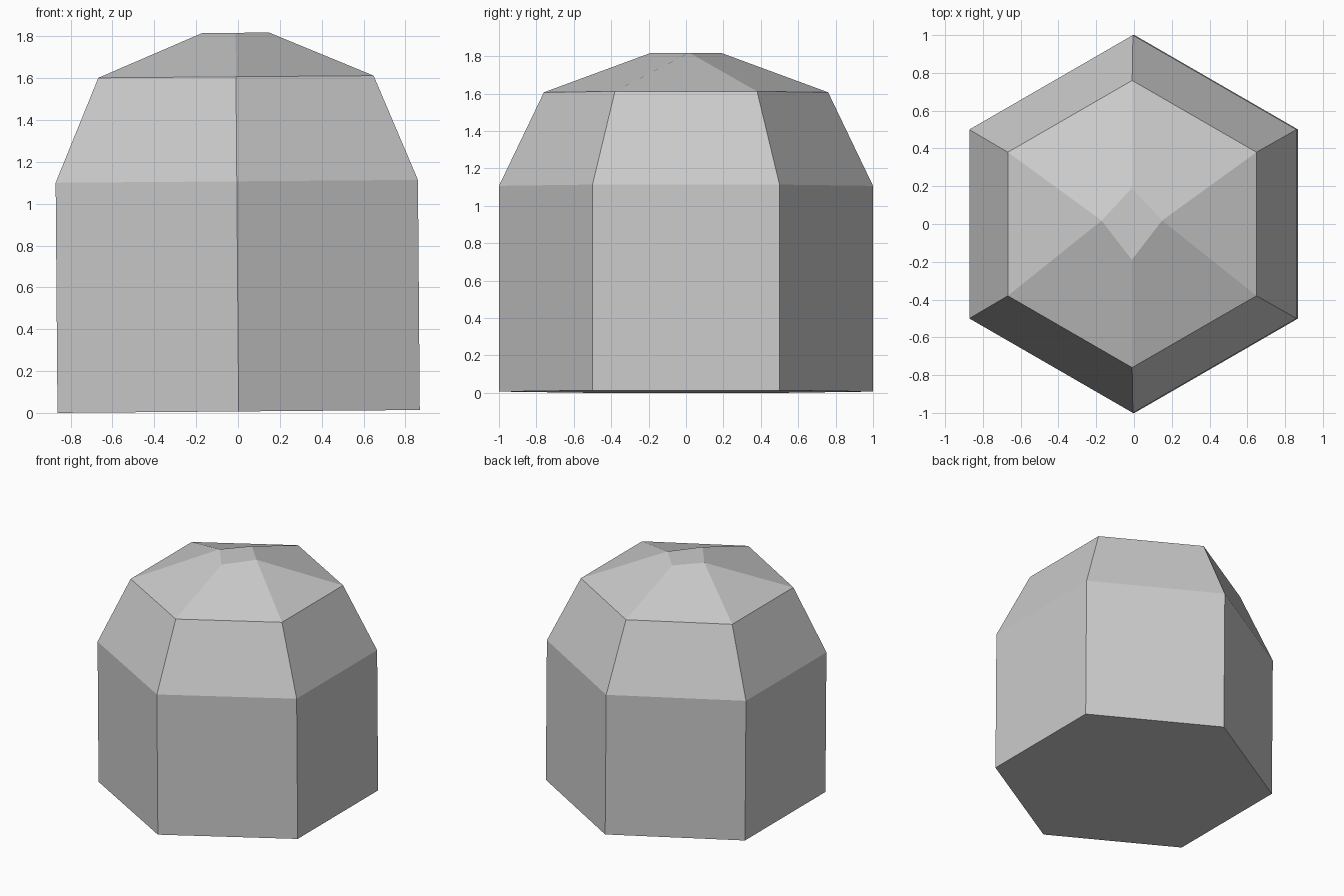
import bpy, bmesh
from math import sin, cos, pi
from mathutils import Matrix

cube = bpy.data.objects.get("Cube")
if cube:
    bpy.data.objects.remove(cube, do_unlink=True)

grey = bpy.data.materials.new("stone_grey")
grey.use_nodes = True
colour = (0.6, 0.6, 0.6, 1)
grey.diffuse_color = colour
grey.node_tree.nodes["Principled BSDF"].inputs["Base Color"].default_value = colour

bm = bmesh.new()


def hexagon(radius, z):
    """Six corners, counter-clockwise from the back corner."""
    return [bm.verts.new((-radius * sin(i * pi / 3), radius * cos(i * pi / 3), z))
            for i in range(6)]


# Walls: straight to the shoulder, then tapering in
rings = [hexagon(1, 0), hexagon(1, 1.1), hexagon(0.76, 1.6)]

# Flat four-cornered crown: back, left and right pairs share a corner, front
back, side_a, front, side_b = [bm.verts.new(p) for p in
                               ((0, 0.19, 1.81), (-0.16, 0.018, 1.81),
                                (0, -0.19, 1.81), (0.16, 0.018, 1.81))]
rings.append([back, side_a, side_a, front, side_b, side_b])

# Join the rings; shared corners give triangles
for low, high in zip(rings, rings[1:]):
    for i in range(6):
        j = (i + 1) % 6
        corners = [low[i], low[j], high[j], high[i]]
        bm.faces.new(list(dict.fromkeys(corners)))
bm.faces.new(rings[0][::-1])
bm.faces.new([back, side_a, front, side_b])
bmesh.ops.recalc_face_normals(bm, faces=bm.faces)

# Slight lean towards -x, resting on the ground
bmesh.ops.transform(bm, matrix=Matrix.Translation((0.003, 0, 0.007))
                    @ Matrix.Rotation(-0.008, 4, 'Y'), verts=bm.verts)

mesh = bpy.data.meshes.new("hexagonal_dome")
bm.to_mesh(mesh)
bm.free()
mesh.materials.append(grey)
dome = bpy.data.objects.new("hexagonal_dome", mesh)
bpy.context.collection.objects.link(dome)
